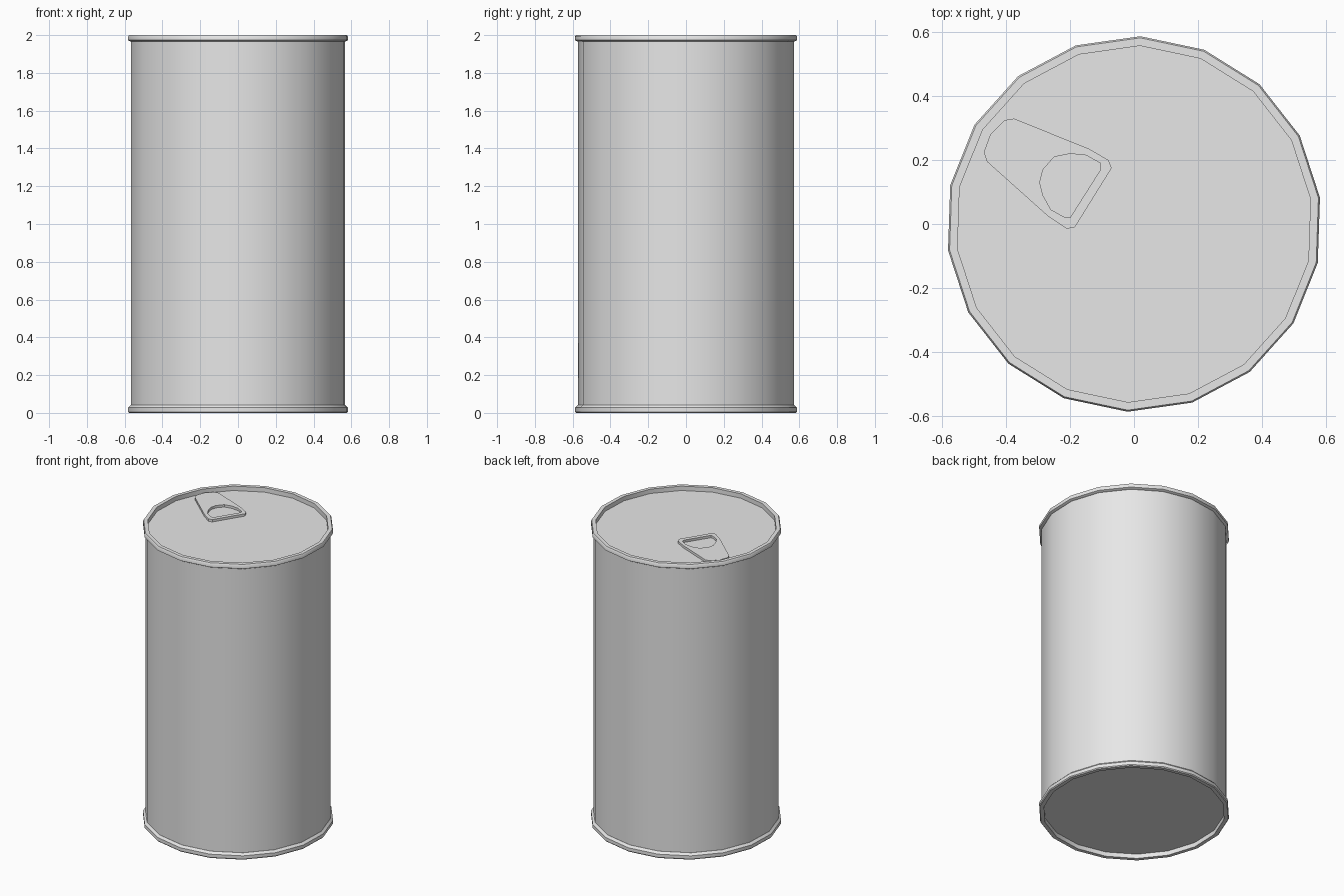
import bpy, bmesh
from math import cos, sin, radians

SIDES = 18
TURN = radians(8.06)

cube = bpy.data.objects.get("Cube")
if cube:
    bpy.data.objects.remove(cube)

metal = bpy.data.materials.new("grey_metal")
metal.use_nodes = True
colour = (0.8, 0.8, 0.8, 1)
metal.diffuse_color = colour
metal.node_tree.nodes["Principled BSDF"].inputs["Base Color"].default_value = colour


def smooth(obj):
    bpy.ops.object.select_all(action='DESELECT')
    obj.select_set(True)
    bpy.context.view_layer.objects.active = obj
    bpy.ops.object.shade_smooth_by_angle(angle=radians(35))


def lathe(name, profile, closed=False, cap=False):
    """Turn a (radius, z) profile around the can's axis."""
    bm = bmesh.new()
    rings = []
    for r, z in profile:
        angles = [TURN + radians(360) * i / SIDES for i in range(SIDES)]
        rings.append([bm.verts.new((r * cos(a), r * sin(a), z)) for a in angles])
    pairs = list(zip(rings, rings[1:]))
    if closed:
        pairs.append((rings[-1], rings[0]))
    for low, high in pairs:
        for i in range(SIDES):
            j = (i + 1) % SIDES
            bm.faces.new((low[i], low[j], high[j], high[i]))
    if cap:
        bm.faces.new(rings[0][::-1])
        bm.faces.new(rings[-1])
    bmesh.ops.recalc_face_normals(bm, faces=bm.faces)
    mesh = bpy.data.meshes.new(name)
    bm.to_mesh(mesh)
    bm.free()
    obj = bpy.data.objects.new(name, mesh)
    bpy.context.collection.objects.link(obj)
    mesh.materials.append(metal)
    smooth(obj)
    return obj


# Closed can wall with its sunken lid and base
lathe("can_body", [(0.573, 0.03), (0.573, 1.97)], cap=True)

# Rolled rims at both ends
lathe("top_rim", [(0.558, 1.965), (0.574, 1.965), (0.588, 1.973),
                  (0.588, 1.992), (0.583, 2), (0.558, 2)], closed=True)
lathe("bottom_rim", [(0.558, 0.042), (0.574, 0.042), (0.588, 0.028),
                     (0.588, 0.006), (0.583, 0), (0.558, 0)], closed=True)

# Pull tab: flat plate with a finger hole
outline = [(-.47, .225), (-.45, .28), (-.405, .325), (-.375, .33), (-.14, .235),
           (-.08, .2), (-.07, .175), (-.185, -.01), (-.21, -.015), (-.27, .025),
           (-.46, .195)]
hole = [(-.2, .22), (-.15, .215), (-.105, .19), (-.105, .17), (-.2, .02),
        (-.215, .02), (-.26, .045), (-.285, .09), (-.295, .13), (-.285, .17),
        (-.25, .21)]
curve = bpy.data.curves.new("pull_tab", 'CURVE')
curve.dimensions = '2D'
curve.fill_mode = 'BOTH'
curve.extrude = 0.008
for loop in (outline, hole):
    spline = curve.splines.new('POLY')
    spline.points.add(len(loop) - 1)
    for point, (x, y) in zip(spline.points, loop):
        point.co = (x, y, 0, 1)
    spline.use_cyclic_u = True
curve.materials.append(metal)
tab = bpy.data.objects.new("pull_tab", curve)
tab.location.z = 1.979
bpy.context.collection.objects.link(tab)
bpy.ops.object.select_all(action='DESELECT')
tab.select_set(True)
bpy.context.view_layer.objects.active = tab
bpy.ops.object.convert(target='MESH')
tab = bpy.context.object
bm = bmesh.new()
bm.from_mesh(tab.data)
bmesh.ops.remove_doubles(bm, verts=bm.verts, dist=0.0005)
bmesh.ops.recalc_face_normals(bm, faces=bm.faces)
bm.to_mesh(tab.data)
bm.free()
smooth(tab)
